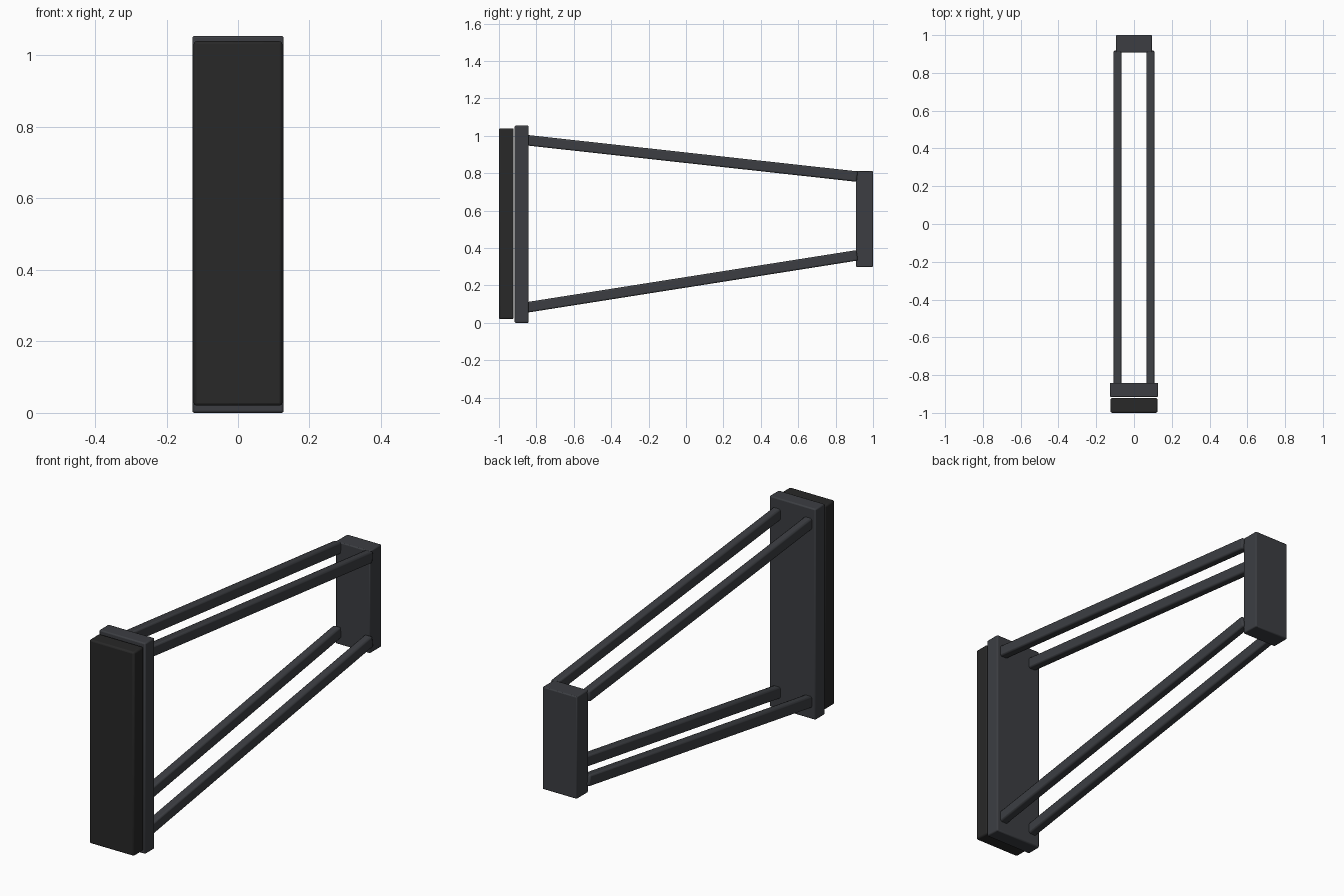
import bpy
from mathutils import Vector

if "Cube" in bpy.data.objects:
    bpy.data.objects.remove(bpy.data.objects["Cube"])


def material(name, color):
    m = bpy.data.materials.new(name)
    m.diffuse_color = (*color, 1)
    m.use_nodes = True
    m.node_tree.nodes["Principled BSDF"].inputs["Base Color"].default_value = m.diffuse_color
    return m


frame_mat = material("dark_grey", (0.045, 0.048, 0.055))
pad_mat = material("near_black", (0.021, 0.021, 0.021))


def box(name, size, loc, mat, bevel, tilt=None, segments=2):
    bpy.ops.mesh.primitive_cube_add(size=1, location=loc)
    ob = bpy.context.object
    ob.name = name
    ob.scale = size
    bpy.ops.object.transform_apply(location=False, rotation=False, scale=True)
    if tilt is not None:
        ob.rotation_euler = tilt.to_track_quat('Y', 'Z').to_euler()
    mod = ob.modifiers.new("Bevel", 'BEVEL')
    mod.width = bevel
    mod.segments = segments
    ob.data.materials.append(mat)
    bpy.ops.object.shade_smooth_by_angle()
    return ob


def bar(name, x, start, end):
    a, b = Vector((x, *start)), Vector((x, *end))
    d = b - a
    return box(name, (0.042, d.length, 0.056), (a + b) / 2, frame_mat, 0.008, d)


# Front pad and its backing plate
box("front_pad", (0.248, 0.079, 1.02), (0, -0.9605, 0.53), pad_mat, 0.008)
box("backing_plate", (0.256, 0.075, 1.055), (0, -0.8785, 0.5275), frame_mat, 0.006)

# Rear mounting block
box("rear_block", (0.19, 0.092, 0.512), (0, 0.954, 0.555), frame_mat, 0.005)

# Two converging bars on each side
for side, x in (("left", -0.087), ("right", 0.087)):
    bar(f"upper_bar_{side}", x, (-0.855, 0.977), (0.915, 0.782))
    bar(f"lower_bar_{side}", x, (-0.855, 0.082), (0.915, 0.361))
